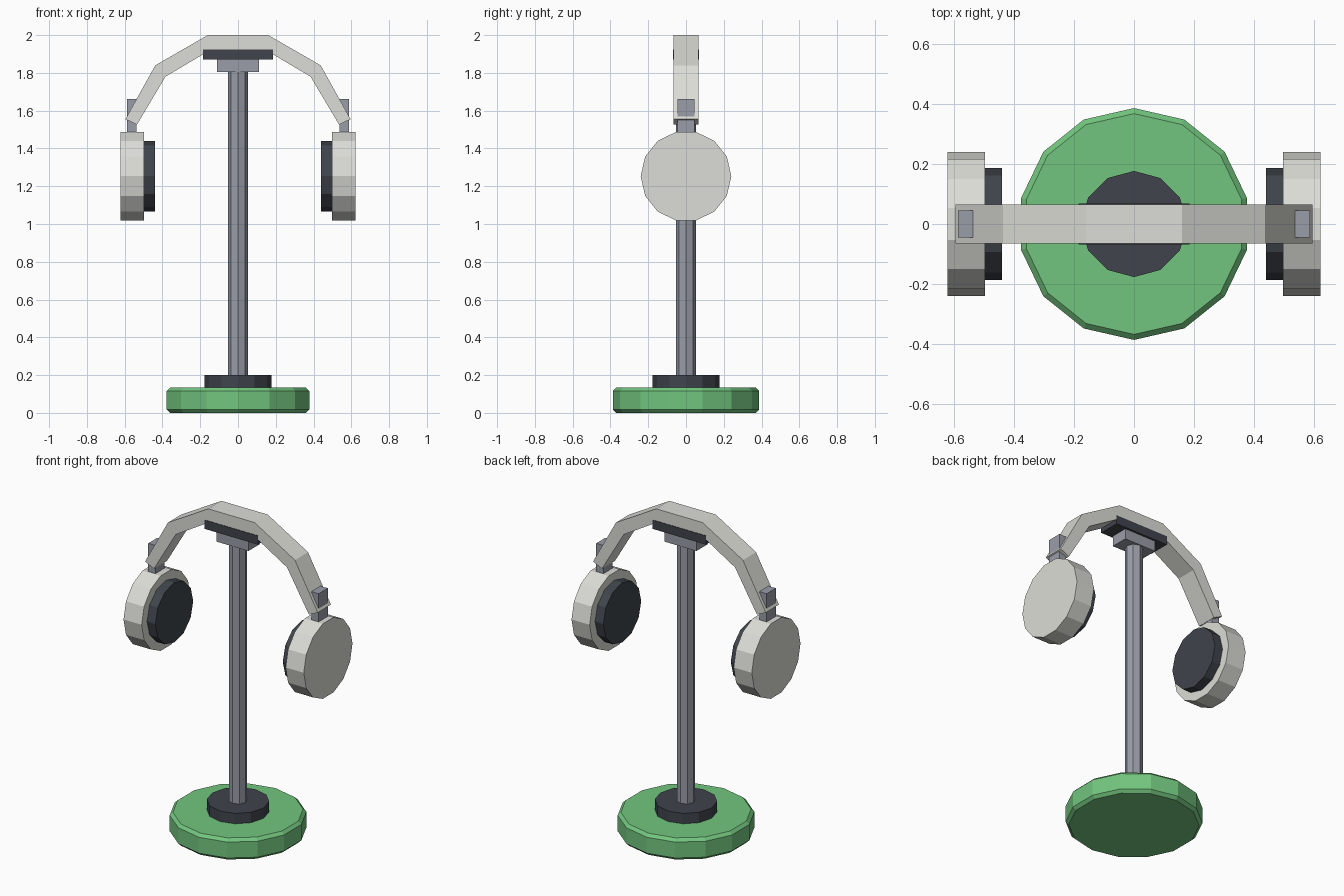
import bpy
import bmesh
from math import pi
from mathutils import Matrix, Vector

cube = bpy.data.objects.get("Cube")
if cube:
    bpy.data.objects.remove(cube, do_unlink=True)


def material(name, rgb):
    m = bpy.data.materials.new(name)
    m.use_nodes = True
    m.diffuse_color = (*rgb, 1)
    m.node_tree.nodes["Principled BSDF"].inputs["Base Color"].default_value = (*rgb, 1)
    return m


green = material("green", (0.17, 0.56, 0.21))
white = material("warm white", (0.72, 0.72, 0.68))
grey = material("metal grey", (0.32, 0.34, 0.39))
dark = material("dark padding", (0.05, 0.058, 0.072))


def finish(bm, name, mat):
    bmesh.ops.recalc_face_normals(bm, faces=bm.faces)
    mesh = bpy.data.meshes.new(name)
    bm.to_mesh(mesh)
    bm.free()
    mesh.materials.append(mat)
    ob = bpy.data.objects.new(name, mesh)
    bpy.context.collection.objects.link(ob)
    return ob


def cylinder(name, mat, sides, radius, start, end, axis="Z", height=0):
    """Cylinder spanning start..end along Z, or along X at the given height."""
    bm = bmesh.new()
    bmesh.ops.create_cone(bm, cap_ends=True, segments=sides, radius1=radius,
                          radius2=radius, depth=abs(end - start))
    mid = (start + end) / 2
    if axis == "X":
        place = Matrix.Translation((mid, 0, height)) @ Matrix.Rotation(pi / 2, 4, "Y")
    else:
        place = Matrix.Translation((0, 0, mid))
    bm.transform(place)
    return finish(bm, name, mat)


def box(name, mat, low, high):
    low, high = Vector(low), Vector(high)
    bm = bmesh.new()
    bmesh.ops.create_cube(bm, size=1)
    bm.transform(Matrix.Translation((low + high) / 2) @ Matrix.Diagonal((*(high - low), 1)))
    return finish(bm, name, mat)


# Stand
base = cylinder("base", green, 14, 0.387, 0, 0.135)
bevel = base.modifiers.new("edge bevel", "BEVEL")
bevel.width = 0.018
bevel.segments = 1
bevel.limit_method = "ANGLE"
bevel.angle_limit = pi / 4
cylinder("collar", dark, 12, 0.177, 0.12, 0.2)
cylinder("pole", grey, 8, 0.052, 0.1, 1.82)
box("bracket", grey, (-0.11, -0.055, 1.805), (0.11, 0.055, 1.875))
box("saddle", dark, (-0.185, -0.068, 1.87), (0.185, 0.068, 1.925))

# Headband: faceted arch, mirrored profile extruded front to back
outer = [(0.16, 2.0), (0.438, 1.84), (0.596, 1.555)]
inner = [(0.145, 1.922), (0.384, 1.78), (0.535, 1.526)]
outer_path = [(-x, z) for x, z in reversed(outer)] + outer
inner_path = [(-x, z) for x, z in reversed(inner)] + inner
bm = bmesh.new()
rings = [[bm.verts.new((x, y, z)) for (x, z), y in
          ((o, -0.065), (o, 0.065), (i, 0.065), (i, -0.065))]
         for o, i in zip(outer_path, inner_path)]
for a, b in zip(rings, rings[1:]):
    for k in range(4):
        n = (k + 1) % 4
        bm.faces.new((a[k], a[n], b[n], b[k]))
bm.faces.new(rings[0])
bm.faces.new(rings[-1])
finish(bm, "headband", white)

# Sliders, ear cups and cushions on both sides
for side, s in (("left", 1), ("right", -1)):
    xs = sorted((s * 0.538, s * 0.588))
    box(side + "_slider", grey, (xs[0], -0.045, 1.46), (xs[1], 0.045, 1.663))
    cylinder(side + "_ear_cup", white, 14, 0.24, s * 0.497, s * 0.622, "X", 1.253)
    cylinder(side + "_ear_cushion", dark, 12, 0.187, s * 0.44, s * 0.51, "X", 1.253)
